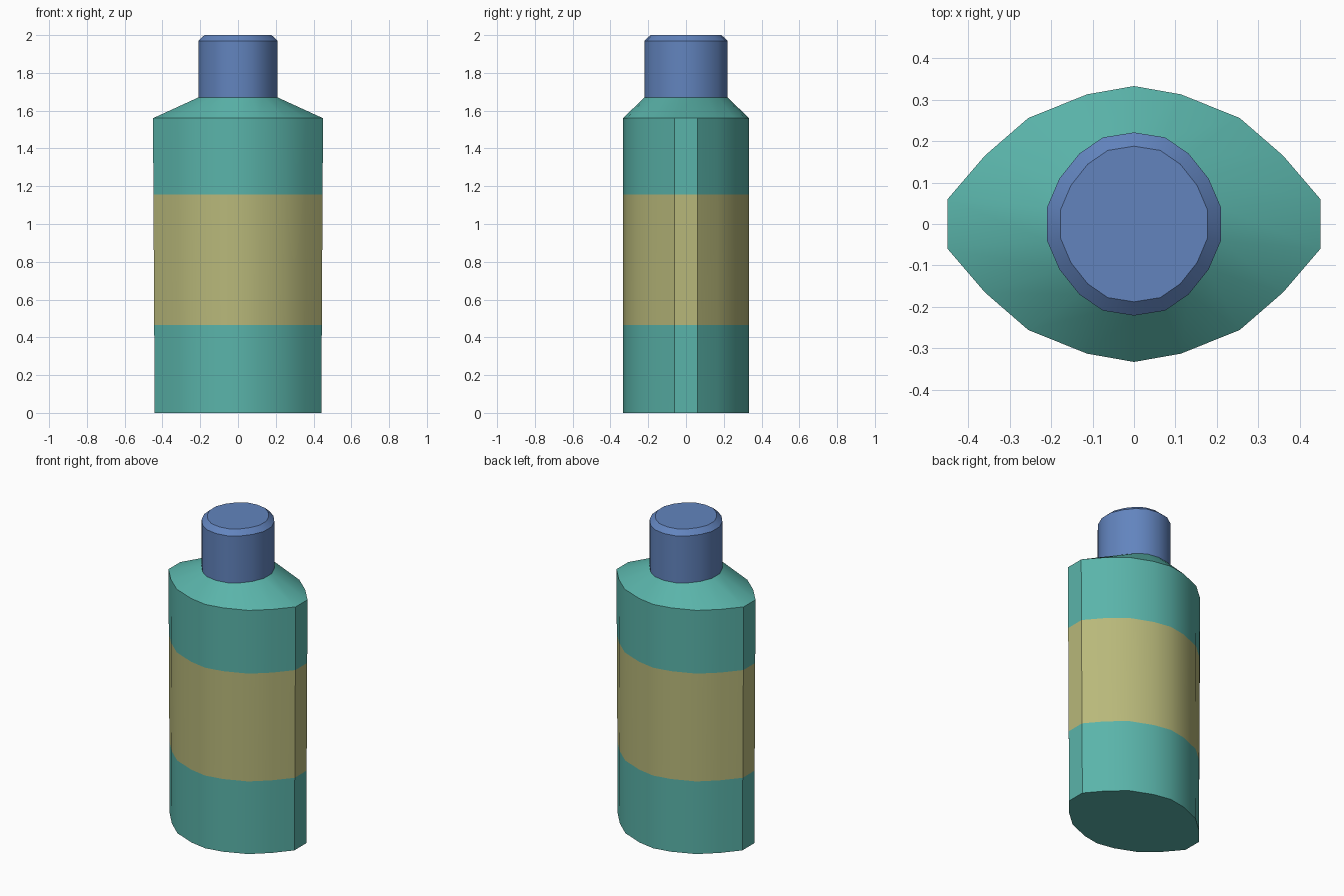
import bpy, bmesh, math

if "Cube" in bpy.data.objects:
    bpy.data.objects.remove(bpy.data.objects["Cube"])


def material(name, rgb):
    m = bpy.data.materials.new(name)
    lin = [((c / 255 + 0.055) / 1.055) ** 2.4 for c in rgb]
    m.diffuse_color = (*lin, 1)
    m.use_nodes = True
    m.node_tree.nodes["Principled BSDF"].inputs["Base Color"].default_value = m.diffuse_color
    return m


TEAL = material("teal plastic", (90, 180, 170))
OLIVE = material("olive label", (184, 184, 122))
BLUE = material("blue cap", (98, 132, 190))

# Quarter outlines, mirrored into closed 18-sided rings
BODY = [(0.45, 0.06), (0.36, 0.165), (0.255, 0.256), (0.113, 0.313), (0, 0.333)]
CAP = [(0.21, 0.04), (0.18, 0.11), (0.132, 0.17), (0.075, 0.209), (0, 0.221)]


def full_ring(quarter):
    half = quarter + [(-x, y) for x, y in quarter[-2::-1]]
    return half + [(-x, -y) for x, y in half]


def loft(name, sections, mats, close_bottom=False, close_top=False, rule=None):
    """Skin stacked sections: (quarter outline, x scale, y scale, z)."""
    bm = bmesh.new()
    rings = [[bm.verts.new((x * sx, y * sy, z)) for x, y in full_ring(q)]
             for q, sx, sy, z in sections]
    n = len(rings[0])
    for low, high in zip(rings, rings[1:]):
        for i in range(n):
            j = (i + 1) % n
            bm.faces.new((low[i], low[j], high[j], high[i]))
    if close_bottom:
        bm.faces.new(rings[0][::-1])
    if close_top:
        bm.faces.new(rings[-1])
    if rule:
        for f in bm.faces:
            f.material_index = rule(f.calc_center_median().z)
    me = bpy.data.meshes.new(name)
    bm.to_mesh(me)
    bm.free()
    for m in mats:
        me.materials.append(m)
    ob = bpy.data.objects.new(name, me)
    bpy.context.collection.objects.link(ob)
    bpy.ops.object.select_all(action='DESELECT')
    ob.select_set(True)
    bpy.context.view_layer.objects.active = ob
    bpy.ops.object.shade_smooth_by_angle(angle=math.radians(30))
    return ob


# Bottle body with label band and sloping shoulder
loft("bottle_body",
     [(BODY, 0.98, 1, 0), (BODY, 0.986, 1, 0.465), (BODY, 0.995, 1, 1.155),
      (BODY, 1, 1, 1.56), (CAP, 1, 1, 1.67)],
     [TEAL, OLIVE], close_bottom=True,
     rule=lambda z: 1 if 0.47 < z < 1.15 else 0)

# Cap with bevelled rim
loft("cap",
     [(CAP, 1, 1, 1.67), (CAP, 1, 1, 1.97), (CAP, 0.845, 0.85, 2.0)],
     [BLUE], close_top=True)
